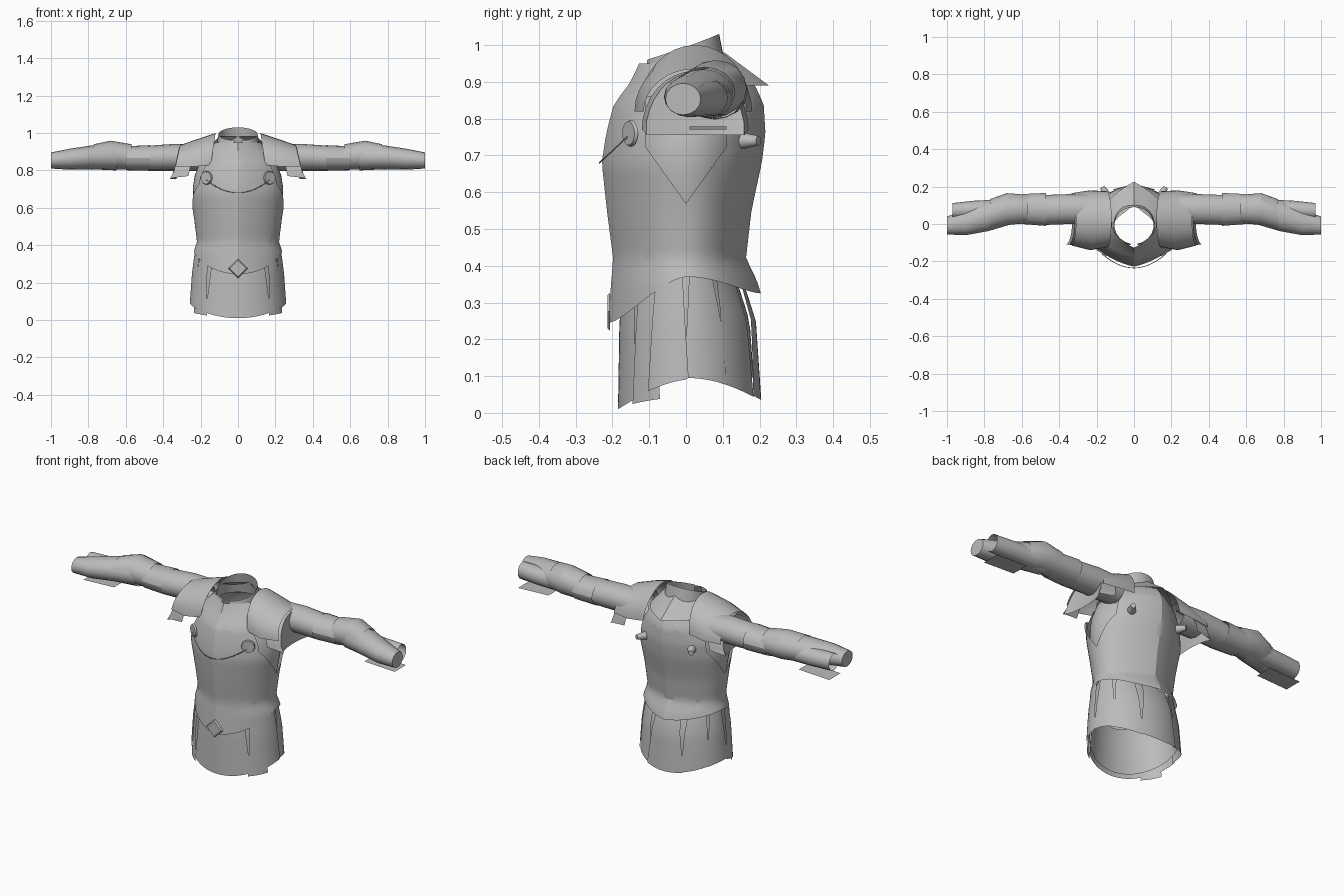
import bpy, bmesh
from math import sin, cos, radians, pi
from mathutils import Vector

cube = bpy.data.objects.get("Cube")
if cube:
    bpy.data.objects.remove(cube, do_unlink=True)

steel = bpy.data.materials.new("steel_grey")
steel.use_nodes = True
GREY = (0.5, 0.5, 0.5, 1)
steel.diffuse_color = GREY
steel.node_tree.nodes["Principled BSDF"].inputs["Base Color"].default_value = GREY


def finish(name, bm):
    mesh = bpy.data.meshes.new(name)
    bm.to_mesh(mesh)
    bm.free()
    for p in mesh.polygons:
        p.use_smooth = True
    mesh.set_sharp_from_angle(angle=radians(27))
    mesh.materials.append(steel)
    obj = bpy.data.objects.new(name, mesh)
    bpy.context.collection.objects.link(obj)
    return obj


def grid(name, rows, cap=False, cuts=(), drop=None):
    """Skin rows of points; optionally cap the last row, or cut along planes and drop faces."""
    bm = bmesh.new()
    vs = [[bm.verts.new(p) for p in row] for row in rows]
    for a, b in zip(vs, vs[1:]):
        for i in range(len(a) - 1):
            bm.faces.new((a[i], a[i + 1], b[i + 1], b[i]))
    if cap:
        bm.faces.new(vs[-1][:-1])
    bmesh.ops.remove_doubles(bm, verts=bm.verts, dist=0.0005)
    for co, normal in cuts:
        bmesh.ops.bisect_plane(bm, geom=bm.verts[:] + bm.edges[:] + bm.faces[:],
                               plane_co=co, plane_no=normal)
    if drop:
        bad = [f for f in bm.faces if drop(f.calc_center_median())]
        bmesh.ops.delete(bm, geom=bad, context='FACES')
    bmesh.ops.recalc_face_normals(bm, faces=bm.faces)
    return finish(name, bm)


def sample(profile, z):
    """Half width, front depth and back depth at a height."""
    z = min(max(z, profile[0][0]), profile[-1][0])
    for a, b in zip(profile, profile[1:]):
        if z <= b[0]:
            t = (z - a[0]) / (b[0] - a[0])
            return [p + (q - p) * t for p, q in zip(a[1:], b[1:])]


def shell(name, profile, a0, a1, low, high, rows=6, off=0, taper=1, ridge=0, n=40, **cutting):
    """Body-hugging plate between two angles; 0 is the front, 90 the left side."""
    mid, out = (a0 + a1) / 2, []
    for r in range(rows + 1):
        t, row = r / rows, []
        for i in range(n + 1):
            deg = a0 + (a1 - a0) * i / n
            th = radians(mid + (deg - mid) * (1 + (taper - 1) * t))
            c = cos(th)
            z = low(th) + (high(th) - low(th)) * t
            hw, yf, yb = sample(profile, z)
            depth = (yf if c > 0 else yb) + off + ridge * (1 - abs(sin(th))) ** 2
            row.append((sin(th) * (hw + off), -c * depth, z))
        out.append(row)
    return grid(name, out, **cutting)


def tube(name, side, rings, cap=False, n=16):
    """Limb piece along x from rings of (x, y, z, y radius, z radius)."""
    rows = []
    for x, y, z, ry, rz in rings:
        angles = [2 * pi * (i % n) / n for i in range(n + 1)]
        rows.append([(side * x, y + ry * cos(a), z + rz * sin(a)) for a in angles])
    return grid(name, rows, cap)


def arch(name, side, sections, lean, n=16):
    """Shoulder plate from half arches of (x, y, y radius, top z, bottom z)."""
    rows = []
    for x, y, ry, top, bottom in sections:
        angles = [pi * (i / n - 0.5) for i in range(n + 1)]
        rows.append([(side * (x + lean * (1 - cos(a))), y + ry * sin(a),
                      bottom + (top - bottom) * cos(a)) for a in angles])
    return grid(name, rows)


def stud(name, pos, normal, radius, depth, tip):
    bm = bmesh.new()
    bmesh.ops.create_cone(bm, cap_ends=True, segments=20, radius1=radius,
                          radius2=radius * tip, depth=depth)
    obj = finish(name, bm)
    obj.location = pos
    obj.rotation_euler = Vector(normal).to_track_quat('Z', 'Y').to_euler()


# Cuirass with pointed armholes
BODY = [(.24, .245, .184, .2), (.36, .238, .175, .165), (.42, .219, .17, .135),
        (.55, .236, .187, .15), (.68, .258, .201, .178), (.76, .25, .189, .188),
        (.84, .22, .168, .183), (.9, .172, .122, .155), (.96, .108, .095, .095)]


def hem(th):
    c = cos(th)
    return .37 - (.125 * c ** 1.5 if c > 0 else .045 * c * c)


def neckline(th):
    return .95 - .04 * max(0, -cos(th)) ** 2


V_LOW, V_SLOPE, V_SIDE, V_TOP = .57, 1.4, .11, .86
arm_cuts = [((0, 0, V_TOP), (0, 0, 1))]
for s in (1, -1):
    arm_cuts += [((0, 0, V_LOW), (0, -s * V_SLOPE, 1)), ((0, s * V_SIDE, 0), (0, 1, 0))]
shell("cuirass", BODY, 0, 360, hem, neckline, rows=24, ridge=.028, n=72, cuts=arm_cuts,
      drop=lambda p: abs(p.y) < V_SIDE and V_LOW + V_SLOPE * abs(p.y) < p.z < V_TOP)
shell("cuirass_lining", BODY, 0, 360, lambda t: .54, lambda t: .89, off=-.014, ridge=.015, n=48)

# Neck collar, split at the front, and pointed back guard
NECK = [(.88, .12, .12, .12), (1.03, .1, .095, .09)]
shell("neck_collar", NECK, 10, 350, lambda t: .91,
      lambda t: .995 - .035 * cos(t), rows=3)
GUARD = [(.88, .19, .16, .19), (.98, .1, .1, .055)]
shell("back_neck_guard", GUARD, 95, 265, lambda t: .89, lambda t: .98,
      rows=4, off=.004, ridge=.045, n=24)

# Waist diamond
bm = bmesh.new()
bmesh.ops.create_cone(bm, cap_ends=True, segments=4, radius1=.052, radius2=.044, depth=.008)
diamond = finish("waist_diamond", bm)
diamond.location = (0, -.21, .275)
diamond.rotation_euler = (pi / 2, 0, 0)

# Skirt lining and overlapping tassets
SKIRT = [(0, .25, .182, .195), (.25, .232, .178, .178), (.4, .213, .165, .13)]


def skirt_low(th):
    c = cos(th)
    return .09 - .08 * c ** 1.5 if c > 0 else .095 - .06 * c * c


def front_side_low(th):
    return .012 + .03 * abs(sin(th)) ** 2


def skirt_top(th):
    return hem(th) + .03


shell("skirt_lining", SKIRT, 0, 360, lambda t: skirt_low(t) + .02 - .04 * min(0, cos(t)),
      skirt_top, off=-.005, n=60)
shell("front_tasset", SKIRT, -44, 44, skirt_low, skirt_top, off=.003, taper=.85, n=20)
shell("back_tasset", SKIRT, 154, 206, skirt_low, skirt_top, off=.012, taper=.7, n=14)

for side, label in ((1, "left"), (-1, "right")):
    # Side tassets
    for part, a0, a1, off, low in (("front_side", 40, 68, .008, front_side_low),
                                   ("side", 58, 92, .014, skirt_low),
                                   ("rear_side", 88, 124, .009, skirt_low),
                                   ("back_side", 118, 158, .006, skirt_low)):
        shell(f"{label}_{part}_tasset", SKIRT, side * a0, side * a1, low, skirt_top,
              off=off, taper=.68, n=12)

    # Shoulder plates; the lower one closes with an outer flap
    arch(f"{label}_upper_pauldron", side, [(.12, .025, .15, 1.0, .83),
         (.21, .02, .16, .97, .82), (.31, .025, .14, .935, .82)], .025)
    arch(f"{label}_lower_pauldron", side, [(.23, .025, .145, .93, .77),
         (.315, .025, .135, .925, .76), (.33, .025, .135, .755, .755)], .035)

    # Arm pieces
    tube(f"{label}_upper_arm", side, [(.19, .08, .865, .08, .07),
         (.34, .08, .87, .08, .072), (.48, .075, .865, .08, .067)])
    tube(f"{label}_arm_band", side, [(.47, .078, .867, .088, .068), (.6, .08, .865, .08, .064)])
    tube(f"{label}_elbow_guard", side, [(.57, .08, .872, .076, .068),
         (.68, .08, .882, .085, .077), (.77, .05, .872, .083, .068)])
    tube(f"{label}_vambrace", side, [(.65, .07, .87, .07, .07), (.78, .045, .87, .083, .064),
         (.9, .008, .86, .068, .056), (1.0, -.008, .853, .048, .043)], cap=True)
    tube(f"{label}_inner_sleeve", side, [(.62, .075, .86, .06, .055),
         (.85, .075, .855, .05, .048), (.97, .07, .855, .042, .047)])
    grid(f"{label}_wrist_plate", [[(side * x, y, z) for y in (.01, .11)]
         for x, z in ((.78, .778), (.97, .77))])

    # Breast discs and back rivets
    stud(f"{label}_breast_disc", (side * .17, -.153, .76), (side * .6, -1, 0), .036, .009, .9)
    stud(f"{label}_back_rivet", (side * .157, .176, .74), (side * .6, 1, 0), .022, .05, .6)

# Cord hanging between the breast discs
curve = bpy.data.curves.new("breast_cord", 'CURVE')
curve.dimensions = '3D'
curve.bevel_depth = .002
curve.bevel_resolution = 1
line = curve.splines.new('POLY')
line.points.add(16)
for i, p in enumerate(line.points):
    u = i / 8 - 1
    p.co = (.17 * u, -.235 + .075 * u * u, .68 + .07 * u * u, 1)
curve.materials.append(steel)
bpy.context.collection.objects.link(bpy.data.objects.new("breast_cord", curve))
